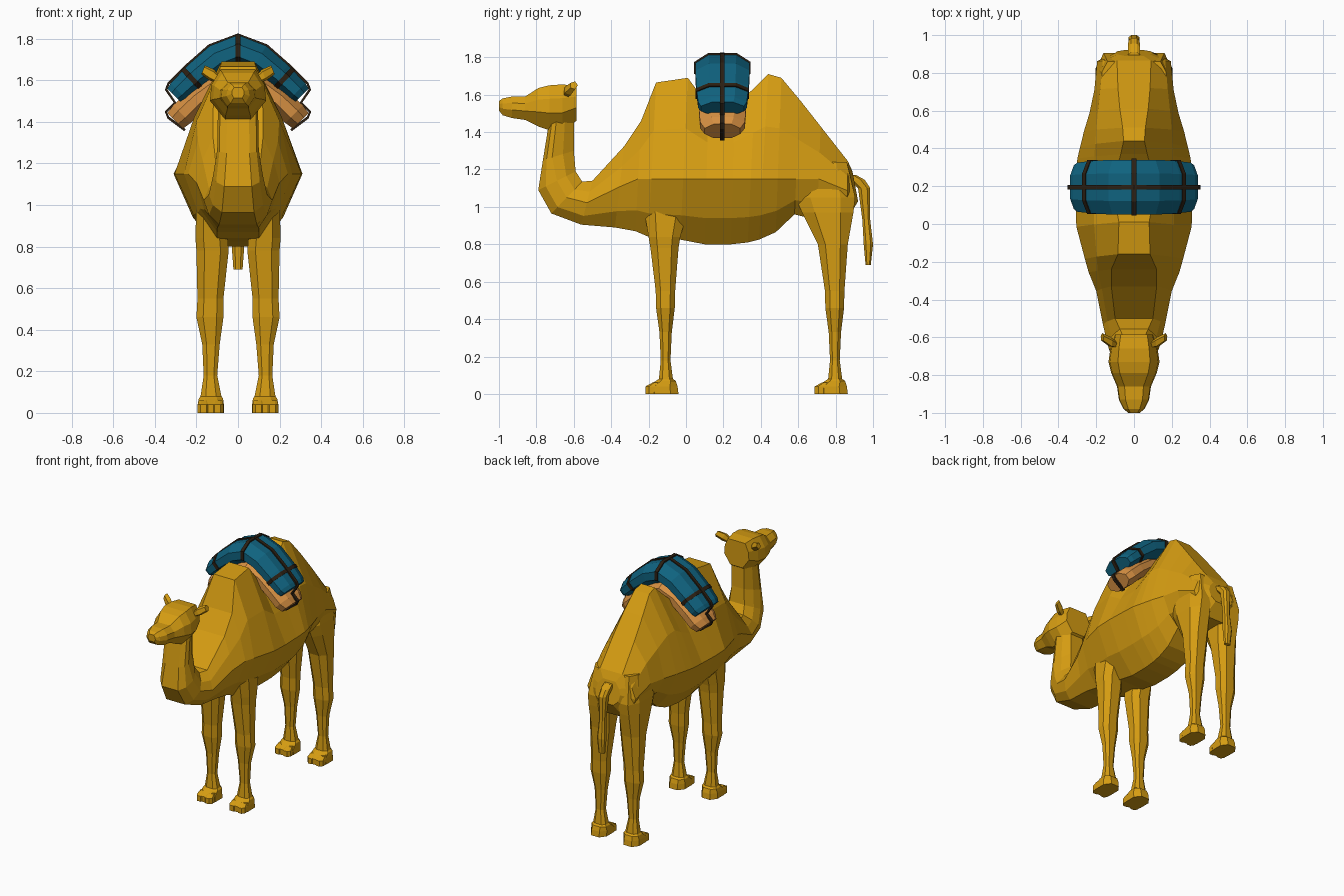
import bpy, bmesh, math
from mathutils import Vector


def material(name, rgb):
    m = bpy.data.materials.new(name)
    m.diffuse_color = (*rgb, 1)
    return m


HIDE = material("golden_hide", (0.67, 0.335, 0.006))
BLUE = material("teal_blanket", (0.005, 0.125, 0.215))
TAN = material("tan_padding", (0.68, 0.28, 0.055))
DARK = material("dark_strap", (0.025, 0.014, 0.006))


def loft(name, rings, mat):
    """Skin a list of equal-length point rings and cap both ends."""
    bm = bmesh.new()
    vr = [[bm.verts.new(p) for p in ring] for ring in rings]
    n = len(vr[0])
    for a, b in zip(vr, vr[1:]):
        for i in range(n):
            bm.faces.new((a[i], a[(i + 1) % n], b[(i + 1) % n], b[i]))
    bm.faces.new(vr[0])
    bm.faces.new(vr[-1])
    bmesh.ops.recalc_face_normals(bm, faces=bm.faces)
    me = bpy.data.meshes.new(name)
    bm.to_mesh(me)
    bm.free()
    me.materials.append(mat)
    ob = bpy.data.objects.new(name, me)
    bpy.context.collection.objects.link(ob)
    return ob


def mirrored(half):
    return half + [(-x, y, z) for x, y, z in reversed(half)]


def body_ring(by, bz, ty, tz, wide, top):
    """Rounded section between a belly point and a back point, widest near z 1.15."""
    fm = min(.5, max(.3, (1.15 - bz) / (tz - bz)))
    belly = min(.1, .55 * wide)
    widths = (belly, (belly + wide) / 2 + .012, wide, min(.85 * wide, .12 + .3 * wide), top)
    fracs = (0, .4 * fm, fm, (fm + 1) / 2, 1)
    return mirrored([(x, by + (ty - by) * f, bz + (tz - bz) * f) for x, f in zip(widths, fracs)])


# Body and neck from rump to throat: belly y z, back y z, widest and top half widths
body = [
    (.92, 1.03, .89, 1.19, .10, .05),
    (.86, .93, .865, 1.245, .195, .09),
    (.70, .93, .72, 1.43, .21, .085),
    (.58, .96, .61, 1.57, .235, .075),
    (.48, .865, .51, 1.69, .265, .06),
    (.39, .825, .44, 1.71, .285, .055),
    (.33, .81, .37, 1.64, .30, .07),
    (.24, .80, .26, 1.54, .305, .10),
    (.10, .80, .12, 1.54, .31, .10),
    (-.03, .825, .01, 1.69, .305, .08),
    (-.20, .84, -.16, 1.665, .26, .085),
    (-.27, .87, -.24, 1.46, .24, .12),
    (-.38, .89, -.33, 1.325, .20, .12),
    (-.56, .905, -.50, 1.14, .165, .10),
    (-.72, .965, -.555, 1.135, .14, .075),
    (-.79, 1.09, -.59, 1.19, .12, .06),
    (-.765, 1.25, -.60, 1.30, .10, .05),
    (-.72, 1.53, -.60, 1.56, .095, .05),
]
loft("body_and_neck", [body_ring(*row) for row in body], HIDE)

# Head: y, bottom z, top z, half widths of jaw, cheek and crown
head = [
    (-.585, 1.46, 1.645, .05, .10, .07), (-.66, 1.41, 1.655, .06, .125, .08),
    (-.73, 1.41, 1.65, .06, .135, .085), (-.79, 1.43, 1.635, .06, .12, .075),
    (-.86, 1.465, 1.59, .05, .09, .05), (-.93, 1.475, 1.59, .05, .08, .045),
    (-.98, 1.49, 1.58, .035, .055, .03), (-1.0, 1.515, 1.565, .02, .03, .018),
]
loft("head", [mirrored([(a, y, zb), (m, y, zb + .38 * (zt - zb)),
                        (m * .95, y, zb + .7 * (zt - zb)), (c, y, zt)])
              for y, zb, zt, a, m, c in head], HIDE)


def column(name, rows, side=1):
    """Loft chamfered rectangles, each row being z, y range, x range."""
    rings = []
    for z, y0, y1, x0, x1 in rows:
        cx, cy, hx, hy = (x0 + x1) / 2, (y0 + y1) / 2, (x1 - x0) / 2, (y1 - y0) / 2
        octagon = [(1, .5), (.5, 1), (-.5, 1), (-1, .5), (-1, -.5), (-.5, -1), (.5, -1), (1, -.5)]
        rings.append([(side * (cx + a * hx), cy + b * hy, z) for a, b in octagon])
    return loft(name, rings, HIDE)


# Legs: the front and hind shins share one outline, the thighs differ
def shin(c):
    return [(.55, c - .052, c + .052, .07, .195), (.46, c - .05, c + .05, .07, .2),
            (.33, c - .032, c + .034, .088, .172), (.18, c - .025, c + .027, .1, .165),
            (.08, c - .035, c + .04, .08, .18), (.07, c - .05, c + .055, .072, .188),
            (.04, c - .10, c + .065, .068, .194), (0, c - .10, c + .07, .068, .196)]


front_top = [(1.02, -.23, .02, .06, .2), (.84, -.2, -.03, .05, .205), (.78, -.19, -.04, .045, .2)]
hind_top = [(1.24, .64, .86, .05, .17), (1.05, .585, .905, .045, .2),
            (.97, .62, .895, .045, .203), (.80, .705, .865, .045, .2)]
for side, label in ((1, "left"), (-1, "right")):
    for part, top, c in (("front", front_top, -.11), ("hind", hind_top, .795)):
        column(f"{part}_leg_{label}", top + shin(c), side)
        # Two toes at the tip of each foot
        for i, x in enumerate((.07, .136)):
            column(f"{part}_toe_{label}_{i + 1}",
                   [(0, c - .107, c - .03, x, x + .058), (.04, c - .107, c - .03, x, x + .058),
                    (.06, c - .07, c - .03, x + .006, x + .052)], side)
    # Ears flare outward from the back of the head
    ear = []
    for cx, cy, cz, r in ((.09, -.64, 1.60, .016), (.125, -.625, 1.625, .028), (.168, -.60, 1.65, .022)):
        ear.append([(side * (cx - .4 * r * math.sin(t)), cy + r * math.cos(t), cz + r * math.sin(t))
                    for t in (i * math.tau / 5 for i in range(5))])
    loft(f"ear_{label}", ear, HIDE)

# Tail
column("tail", [(1.17, .85, .91, -.03, .03), (1.145, .87, .955, -.032, .032),
                (1.10, .92, .985, -.03, .03), (.93, .943, .985, -.022, .022),
                (.80, .95, 1.0, -.03, .03), (.69, .96, .988, -.022, .022)])

PACK_Y = .195
ROLL = [(.5, 1), (1, .4), (1, -.4), (.5, -1), (-.5, -1), (-1, -.4), (-1, .4), (-.5, 1)]
FLAT = [(1, 1), (1, -1), (-1, -1), (-1, 1)]


def sweep(name, path, section, mat):
    """Sweep a section along an x-z path of (x, z, half depth, half thickness)."""
    rings = []
    for i, (x, z, hw, t) in enumerate(path):
        a, b = path[max(i - 1, 0)], path[min(i + 1, len(path) - 1)]
        d = Vector((b[0] - a[0], b[1] - a[1])).normalized()
        nx, nz = -d.y, d.x
        rings.append([(x + nx * t * v, PACK_Y + hw * u, z + nz * t * v) for u, v in section])
    return loft(name, rings, mat)


def arch(half):
    return [(-p[0], *p[1:]) for p in reversed(half[1:])] + half


# Saddle pack: padding below, blanket roll above
sweep("padding_roll", arch([(0, 1.62, .12, .055), (.1, 1.58, .12, .055),
                            (.2, 1.505, .125, .057), (.27, 1.437, .12, .06),
                            (.302, 1.405, .095, .053)]), ROLL, TAN)
sweep("blanket_roll", arch([(0, 1.743, .145, .075), (.1, 1.705, .145, .07),
                            (.2, 1.625, .14, .063), (.285, 1.545, .13, .056),
                            (.305, 1.525, .115, .049)]), ROLL, BLUE)

# Straps: three hoops round the roll and one long strap over the arch
for name, x, z, hw, t, dx, dz in (("strap_middle", 0, 1.743, .151, .08, .012, 0),
                                  ("strap_left", .22, 1.606, .143, .067, .009, -.0085),
                                  ("strap_right", -.22, 1.606, .143, .067, .009, .0085)):
    sweep(name, [(x - dx, z - dz, hw, t), (x + dx, z + dz, hw, t)], ROLL, DARK)
long_path = [(0, 1.819), (.138, 1.767), (.244, 1.674), (.335, 1.583), (.346, 1.555),
             (.303, 1.492), (.347, 1.447), (.335, 1.42), (.255, 1.36)]
sweep("strap_long", arch([(x, z, .012, .006) for x, z in long_path]), FLAT, DARK)
